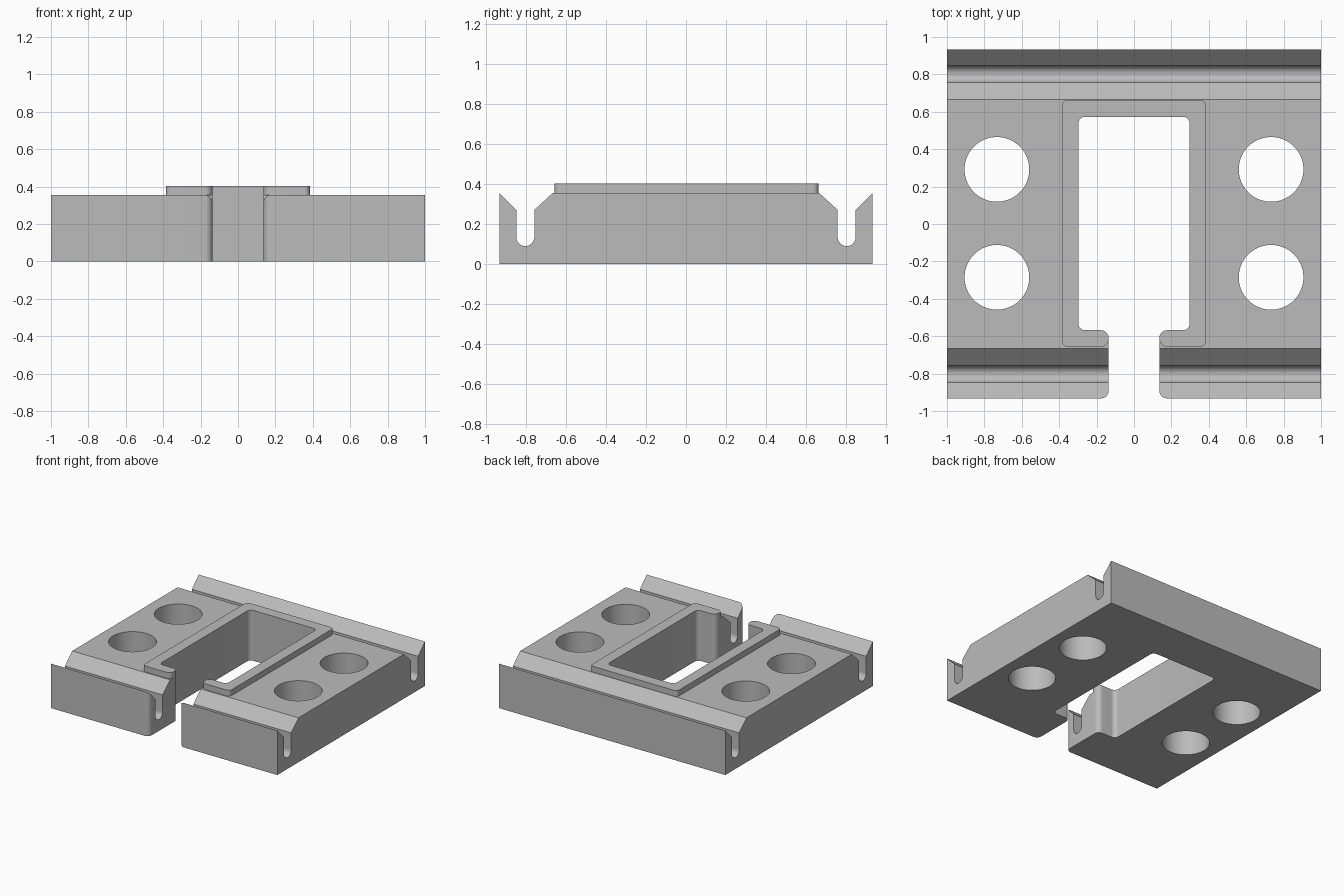
import bpy, bmesh, math
from mathutils import Vector, Matrix

if "Cube" in bpy.data.objects:
    bpy.data.objects.remove(bpy.data.objects["Cube"], do_unlink=True)

grey = bpy.data.materials.new("plain grey")
grey.use_nodes = True
COLOR = (0.5, 0.5, 0.5, 1)
grey.diffuse_color = COLOR
grey.node_tree.nodes["Principled BSDF"].inputs["Base Color"].default_value = COLOR


def round_corners(corners, steps=8):
    """Turn (x, y, radius) right-angle corners into an outline with arcs."""
    out = []
    for i, (x, y, r) in enumerate(corners):
        p = Vector((x, y))
        if r == 0:
            out.append(p)
            continue
        a = (Vector(corners[i - 1][:2]) - p).normalized() * r
        b = (Vector(corners[(i + 1) % len(corners)][:2]) - p).normalized() * r
        for k in range(steps + 1):
            t = math.pi / 2 * k / steps
            out.append(p + a * (1 - math.sin(t)) + b * (1 - math.cos(t)))
    return out


def mirrored(half):
    """Close an outline with its reflection across the first axis."""
    return half + [(-c[0], *c[1:]) for c in reversed(half)]


def prism(name, outline, low, high, matrix=Matrix()):
    bm = bmesh.new()
    face = bm.faces.new([bm.verts.new((p[0], p[1], low)) for p in outline])
    ext = bmesh.ops.extrude_face_region(bm, geom=[face])
    verts = [v for v in ext["geom"] if isinstance(v, bmesh.types.BMVert)]
    bmesh.ops.translate(bm, verts=verts, vec=(0, 0, high - low))
    bm.transform(matrix)
    bmesh.ops.recalc_face_normals(bm, faces=bm.faces)
    mesh = bpy.data.meshes.new(name)
    bm.to_mesh(mesh)
    bm.free()
    mesh.materials.append(grey)
    obj = bpy.data.objects.new(name, mesh)
    bpy.context.collection.objects.link(obj)
    return obj


def smooth(obj):
    bpy.ops.object.select_all(action="DESELECT")
    obj.select_set(True)
    bpy.context.view_layer.objects.active = obj
    bpy.ops.object.shade_smooth_by_angle(angle=math.radians(30))


# Base block: side profile with two round-bottomed grooves, extruded along x
TOP, DEPTH, GROOVE, R = 0.355, 0.932, 0.802, 0.045
arc = [(GROOVE + R * math.cos(t), 0.135 - R * math.sin(t))
       for t in (math.pi * k / 16 for k in range(17))]
half = [(DEPTH, 0), (DEPTH, TOP), (GROOVE + R, 0.27), *arc,
        (GROOVE - R, 0.27), (0.665, TOP)]
along_x = Matrix(((0, 0, 1, 0), (1, 0, 0, 0), (0, 1, 0, 0), (0, 0, 0, 1)))
base = prism("base_block", mirrored(half), -1, 1, along_x)

# Window with a front slot, and four round holes
SLOT, WIN, BACK, LIP = 0.136, 0.297, 0.573, -0.568
inner = [(SLOT, LIP, 0.04), (WIN, LIP, 0.035), (WIN, BACK, 0.035)]
mouth = [(WIN, -1.1, 0), (WIN, -DEPTH - 0.0002, 0), (SLOT, -DEPTH - 0.0002, 0.04)]
cutters = [prism("window_cutter", round_corners(mirrored(mouth + inner)), -0.2, 0.6)]
for x in (-0.733, 0.733):
    for y in (-0.285, 0.292):
        circle = [(x + 0.173 * math.cos(math.tau * k / 64),
                   y + 0.173 * math.sin(math.tau * k / 64)) for k in range(64)]
        cutters.append(prism("hole_cutter", circle, -0.2, 0.6))
for cutter in cutters:
    cut = base.modifiers.new("cut", "BOOLEAN")
    cut.operation, cut.solver, cut.object = "DIFFERENCE", "EXACT", cutter
    bpy.context.view_layer.objects.active = base
    bpy.ops.object.modifier_apply(modifier=cut.name)
    bpy.data.objects.remove(cutter, do_unlink=True)
smooth(base)

# Raised rim around the window, open at the slot
outer = [(0.385, 0.662, 0.03), (0.385, -0.656, 0.03), (SLOT, -0.656, 0.04)]
rim = prism("window_rim", round_corners(mirrored(outer + inner)), TOP, 0.402)
smooth(rim)
